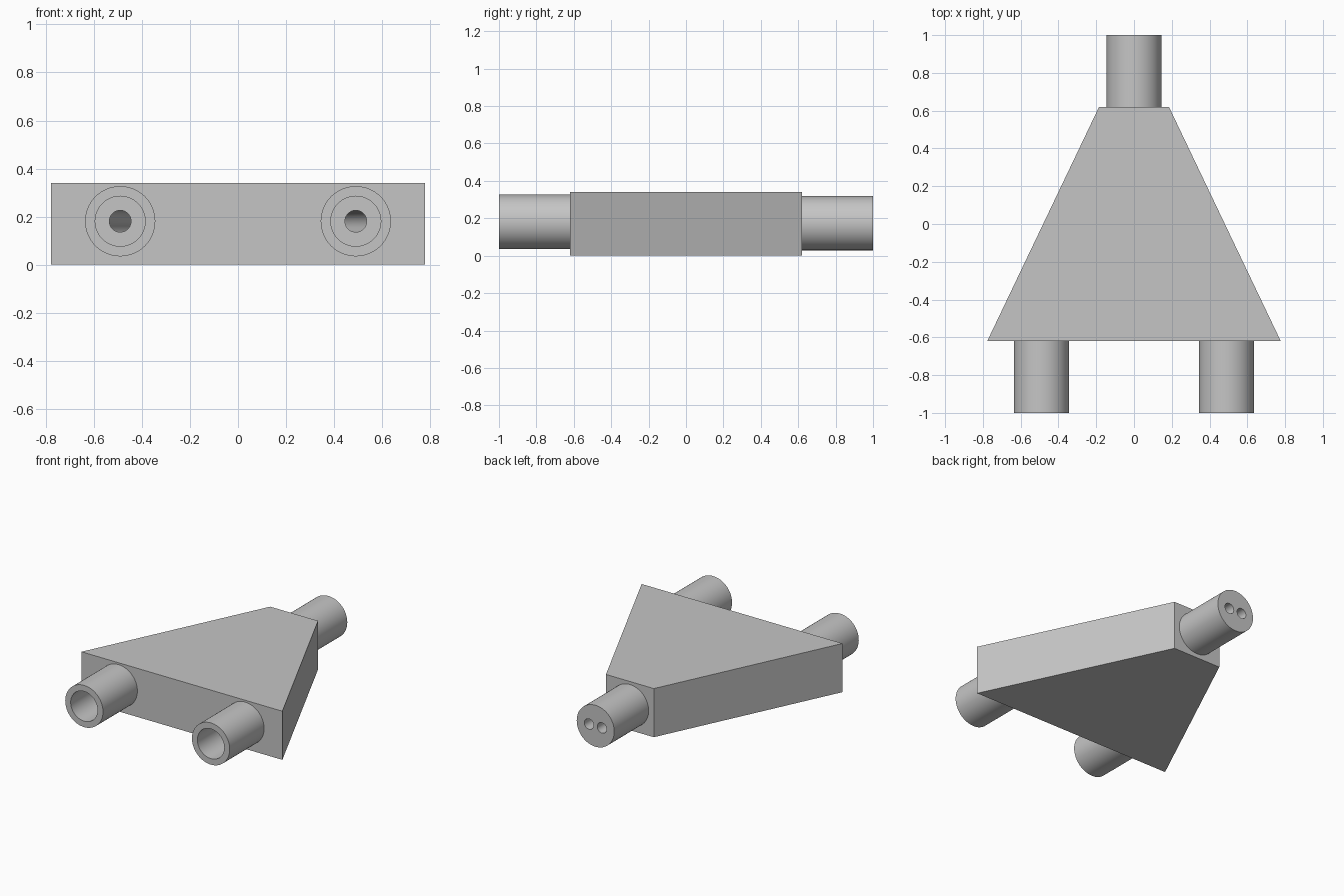
import bpy, bmesh, math

cube = bpy.data.objects.get("Cube")
if cube:
    bpy.data.objects.remove(cube, do_unlink=True)

SEG = 64
FACE, END = 0.62, 1.0            # body half length, overall half length
FRONT_X, FRONT_Z = 0.49, 0.181   # front socket axis
REAR_X, REAR_Z = 0.05, 0.174     # rear hole axis

grey = bpy.data.materials.new("plain grey")
grey.use_nodes = True
GREY = (0.56, 0.56, 0.56, 1)
grey.diffuse_color = GREY
grey.node_tree.nodes["Principled BSDF"].inputs["Base Color"].default_value = GREY


def finish(name, bm):
    bmesh.ops.recalc_face_normals(bm, faces=bm.faces)
    mesh = bpy.data.meshes.new(name)
    bm.to_mesh(mesh)
    bm.free()
    mesh.materials.append(grey)
    obj = bpy.data.objects.new(name, mesh)
    bpy.context.collection.objects.link(obj)
    return obj


def loft(name, rings, caps=True):
    """Skin circles (x, y, z, radius), each lying in a plane across y."""
    bm = bmesh.new()
    loops = []
    for x, y, z, r in rings:
        loops.append([bm.verts.new((x + r * math.cos(a), y, z + r * math.sin(a)))
                      for a in (2 * math.pi * i / SEG for i in range(SEG))])
    for a, b in zip(loops, loops[1:]):
        for i in range(SEG):
            j = (i + 1) % SEG
            bm.faces.new((a[i], a[j], b[j], b[i]))
    if caps:
        bm.faces.new(loops[0])
        bm.faces.new(loops[-1])
    return finish(name, bm)


# Tapered wedge body
bm = bmesh.new()
outline = [(-0.777, -FACE), (0.777, -FACE), (0.185, FACE), (-0.185, FACE)]
base = bm.faces.new([bm.verts.new((x, y, 0)) for x, y in outline])
top = bmesh.ops.extrude_face_region(bm, geom=[base])["geom"]
bmesh.ops.translate(bm, vec=(0, 0, 0.34),
                    verts=[v for v in top if isinstance(v, bmesh.types.BMVert)])
body = finish("body", bm)

# Rear outlet stub
outlet = loft("rear_outlet", [(0, FACE, REAR_Z, 0.145), (0, END, REAR_Z, 0.145)])

# Front sockets: hollow sleeves seated on the body
parts = [body, outlet]
for side, s in (("left", 1), ("right", -1)):
    x = s * FRONT_X
    parts.append(loft(side + "_front_socket",
                      [(x, -FACE, FRONT_Z, 0.146), (x, -END, FRONT_Z, 0.146),
                       (x, -END, FRONT_Z, 0.104), (x, -FACE, FRONT_Z, 0.104)], caps=False))

# Bent channels joining each socket to its rear hole
for side, s in (("left", 1), ("right", -1)):
    cutter = loft(side + "_channel_cutter",
                  [(s * FRONT_X, -FACE - 0.05, FRONT_Z, 0.045),
                   (s * FRONT_X, -0.55, FRONT_Z, 0.045),
                   (s * REAR_X, 0.55, REAR_Z, 0.036),
                   (s * REAR_X, END + 0.05, REAR_Z, 0.036)])
    cutter.hide_render = True
    cutter.hide_set(True)
    for part in (body, outlet):
        cut = part.modifiers.new(side + " channel", 'BOOLEAN')
        cut.operation = 'DIFFERENCE'
        cut.solver = 'EXACT'
        cut.object = cutter

# Apply the cuts, drop the cutters, then smooth the round walls
bpy.context.view_layer.update()
graph = bpy.context.evaluated_depsgraph_get()
cut_meshes = [(p, bpy.data.meshes.new_from_object(p.evaluated_get(graph))) for p in (body, outlet)]
for part, mesh in cut_meshes:
    part.modifiers.clear()
    part.data = mesh
for obj in [o for o in bpy.data.objects if o.name.endswith("_cutter")]:
    bpy.data.objects.remove(obj, do_unlink=True)

bpy.ops.object.select_all(action='DESELECT')
for part in parts:
    part.select_set(True)
bpy.context.view_layer.objects.active = body
bpy.ops.object.shade_smooth_by_angle(angle=math.radians(30))
